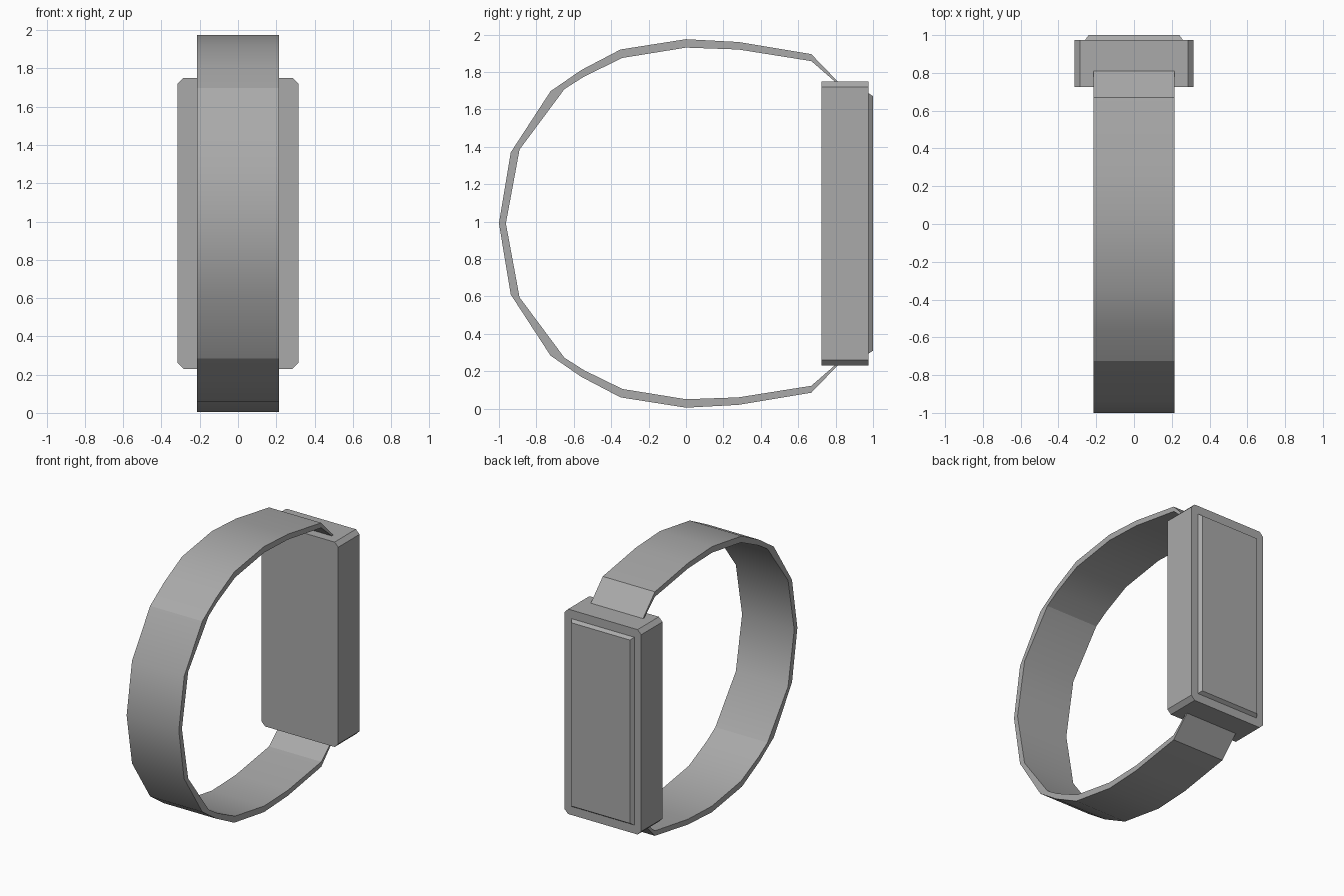
import bpy, bmesh, math

cube = bpy.data.objects.get("Cube")
if cube:
    bpy.data.objects.remove(cube, do_unlink=True)

MID_Z = 0.99

grey = bpy.data.materials.new("plain grey")
grey.use_nodes = True
colour = (0.4, 0.4, 0.4, 1)
grey.diffuse_color = colour
grey.node_tree.nodes["Principled BSDF"].inputs["Base Color"].default_value = colour


def finish(bm, name):
    bmesh.ops.recalc_face_normals(bm, faces=bm.faces)
    mesh = bpy.data.meshes.new(name)
    bm.to_mesh(mesh)
    bm.free()
    mesh.materials.append(grey)
    obj = bpy.data.objects.new(name, mesh)
    bpy.context.collection.objects.link(obj)
    return obj


def chamfered_rect(bm, half_x, half_z, cut, y):
    """Ring of vertices around the y axis; no cut gives a plain rectangle."""
    corner = [(half_x, half_z - cut), (half_x - cut, half_z)] if cut else [(half_x, half_z)]
    ring = []
    for sx, sz in ((1, 1), (-1, 1), (-1, -1), (1, -1)):
        for x, z in (corner if sx * sz > 0 else corner[::-1]):
            ring.append(bm.verts.new((sx * x, y, MID_Z + sz * z)))
    return ring


def loft(name, back, front):
    bm = bmesh.new()
    a, b = chamfered_rect(bm, *back), chamfered_rect(bm, *front)
    bm.faces.new(a)
    bm.faces.new(b)
    for i in range(len(a)):
        j = (i + 1) % len(a)
        bm.faces.new((a[i], a[j], b[j], b[i]))
    return finish(bm, name)


# Case with chamfered corners, and a raised screen with sloping rims
loft("case", (0.315, 0.76, 0.03, 0.725), (0.315, 0.76, 0.03, 0.975))
loft("screen", (0.262, 0.70, 0, 0.97), (0.24, 0.68, 0, 1.0))

# Strap: upper half (y, height over centre), from the middle to the case
outer = [(-1, 0), (-0.937, 0.38), (-0.724, 0.707), (-0.56, 0.82), (-0.35, 0.93),
         (0, 0.985), (0.28, 0.97), (0.67, 0.905), (0.815, 0.755)]
inner = [(-0.963, 0), (-0.89, 0.395), (-0.65, 0.718), (-0.545, 0.785), (-0.34, 0.885),
         (0, 0.94), (0.28, 0.93), (0.67, 0.868), (0.80, 0.755)]
CREASE = 2


def full(half):
    return [(y, -z) for y, z in half[:0:-1]] + half


bm = bmesh.new()
rows = []
for points in (outer, inner):
    for x in (-0.214, 0.214):
        rows.append([bm.verts.new((x, y, MID_Z + z)) for y, z in full(points)])
o0, o1, i0, i1 = rows
last = len(o0) - 1
for k in range(last):
    for p, q in ((o0, o1), (o1, i1), (i1, i0), (i0, o0)):
        bm.faces.new((p[k], q[k], q[k + 1], p[k + 1]))
for k in (0, last):
    bm.faces.new((o0[k], o1[k], i1[k], i0[k]))
bmesh.ops.recalc_face_normals(bm, faces=bm.faces)

# Smooth around the curve, creased at the rims and at the two bends
for face in bm.faces:
    face.smooth = True
middle = len(outer) - 1
for edge in bm.edges:
    edge.smooth = edge.calc_face_angle(0) < math.radians(30)
for k in (middle - CREASE, middle + CREASE):
    for p, q in ((o0, o1), (i0, i1)):
        bm.edges.get((p[k], q[k])).smooth = False
finish(bm, "strap")
